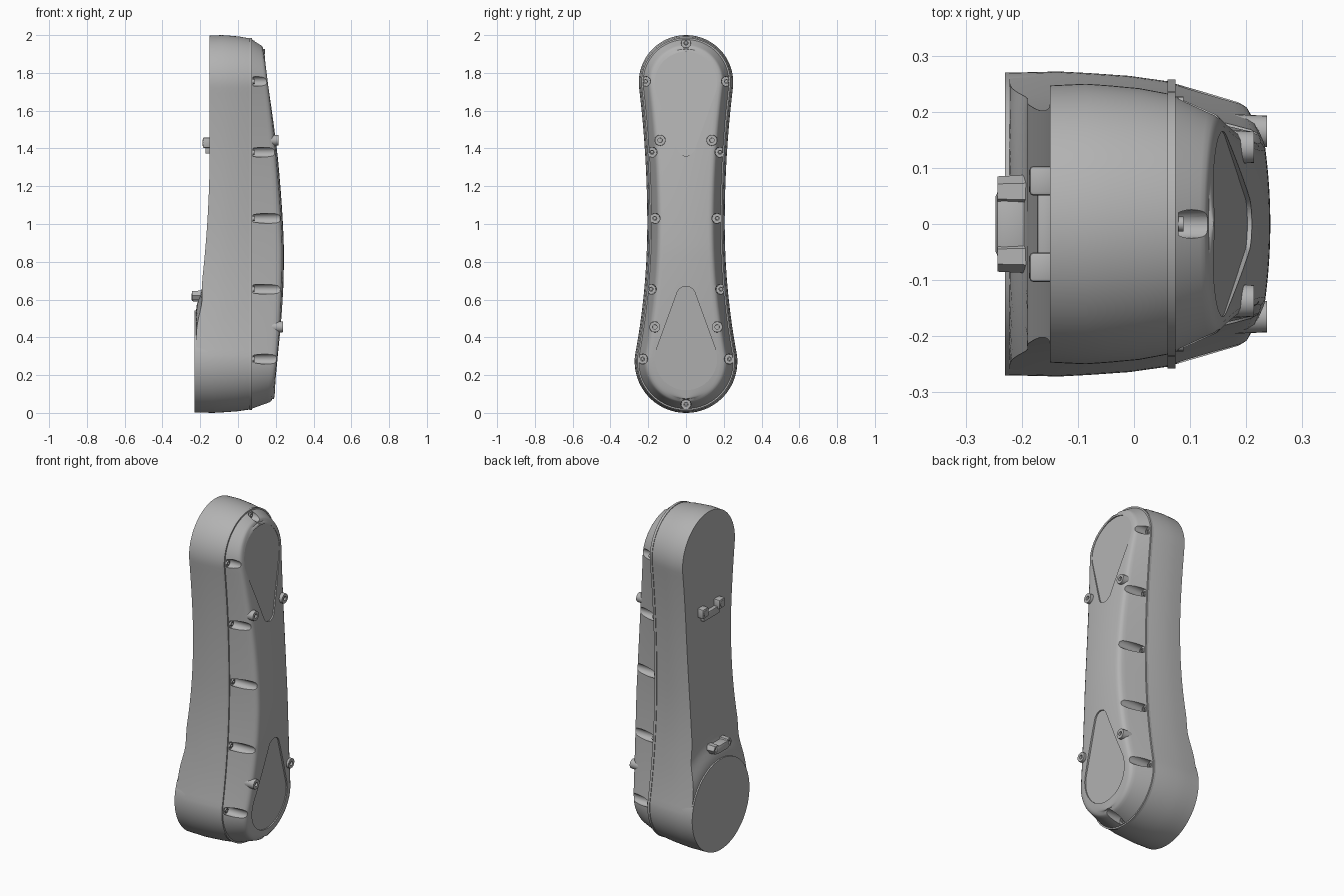
import bpy, bmesh
from math import sin, cos, pi, radians, hypot
from mathutils import Matrix, Vector

if "Cube" in bpy.data.objects:
    bpy.data.objects.remove(bpy.data.objects["Cube"])

GREY = (0.45, 0.45, 0.45, 1)
metal = bpy.data.materials.new("plain grey")
metal.use_nodes = True
metal.diffuse_color = GREY
metal.node_tree.nodes["Principled BSDF"].inputs["Base Color"].default_value = GREY

TOP_Z, TOP_R, LOW_Z, LOW_R = 1.75, 0.25, 0.272, 0.272
WAIST_Z, WAIST = 1.0, 0.205


def add(name, bm):
    """Turn a bmesh into a shaded object."""
    bmesh.ops.recalc_face_normals(bm, faces=bm.faces)
    mesh = bpy.data.meshes.new(name)
    bm.to_mesh(mesh)
    bm.free()
    obj = bpy.data.objects.new(name, mesh)
    bpy.context.collection.objects.link(obj)
    mesh.materials.append(metal)
    shade(obj)
    return obj


def shade(obj):
    bpy.ops.object.select_all(action='DESELECT')
    obj.select_set(True)
    bpy.context.view_layer.objects.active = obj
    bpy.ops.object.shade_smooth_by_angle(angle=radians(32))


def half_outline():
    """Waisted case outline from top to bottom, one side only."""
    pts = []
    dip = radians(7)
    for i in range(25):
        a = pi / 2 - (pi / 2 + dip) * i / 24
        pts.append((TOP_R * cos(a), TOP_Z + TOP_R * sin(a)))
    z0, z1 = TOP_Z - TOP_R * sin(dip), LOW_Z + LOW_R * sin(dip)
    w0, w1 = TOP_R * cos(dip), LOW_R * cos(dip)
    for i in range(1, 48):
        z = z0 + (z1 - z0) * i / 48
        end_z, end_w = (z0, w0) if z > WAIST_Z else (z1, w1)
        t = (z - WAIST_Z) / (end_z - WAIST_Z)
        pts.append((WAIST + (end_w - WAIST) * t * t, z))
    for i in range(25):
        a = dip - (pi / 2 + dip) * i / 24
        pts.append((LOW_R * cos(a), LOW_Z + LOW_R * sin(a)))
    pts[0], pts[-1] = (0, TOP_Z + TOP_R), (0, LOW_Z - LOW_R)
    return pts


OUTLINE = half_outline()


def inset_point(i, d):
    """Outline point moved inward by d."""
    y, z = OUTLINE[i]
    last = len(OUTLINE) - 1
    if i in (0, last):
        return 0, z - d if i == 0 else z + d
    a, b = OUTLINE[i - 1], OUTLINE[i + 1]
    ty, tz = b[0] - a[0], b[1] - a[1]
    length = hypot(ty, tz)
    return y + tz / length * d, z - ty / length * d


def case_solid(name, back, walls, front, cols=20):
    """Closed solid: two caps x(y, z, side fraction) joined by inset wall rings."""
    bm = bmesh.new()
    rows = []
    for i in range(len(OUTLINE)):
        ring = [inset_point(i, d) + (f,) for d, f in walls]
        xa, xb = back(*ring[0][:2], 1), front(*ring[-1][:2], 1)
        wall = [(xa + (xb - xa) * f, y, z) for y, z, f in ring]
        loop = []
        for func, (y, z, _) in ((back, ring[0]), (front, ring[-1])):
            span = [-1 + 2 * j / cols for j in range(1, cols)]
            cap = [(func(y * s, z, s), y * s, z) for s in span]
            loop += cap + wall if func is back else \
                cap[::-1] + [(p, -q, r) for p, q, r in wall[::-1]]
        rows.append([bm.verts.new(p) for p in loop])
    for a, b in zip(rows, rows[1:]):
        for j in range(len(a)):
            bm.faces.new((a[j - 1], a[j], b[j], b[j - 1]))
    bmesh.ops.remove_doubles(bm, verts=bm.verts, dist=1e-5)
    return add(name, bm)


def cylinder(bm, x0, x1, y, z, r0, r1, n=24):
    m = Matrix.Translation(((x0 + x1) / 2, y, z)) @ Matrix.Rotation(pi / 2, 4, 'Y')
    bmesh.ops.create_cone(bm, cap_ends=True, segments=n, radius1=r0, radius2=r1,
                          depth=x1 - x0, matrix=m)


def peg(name, x0, x1, y, z, r0, r1, n=24, hole=0, outward=1):
    """Post along x, with an optional blind hole in its outer end."""
    bm = bmesh.new()
    cylinder(bm, x0, x1, y, z, r0, r1, n)
    if hole:
        end = max(bm.faces, key=lambda f: outward * f.calc_center_median().x)
        bmesh.ops.inset_region(bm, faces=[end], thickness=hole)
        bmesh.ops.inset_region(bm, faces=[end], thickness=0.0005)
        bmesh.ops.translate(bm, verts=end.verts, vec=(-0.012 * outward, 0, 0))
    return add(name, bm)


def block(name, centre, size, bevel=0.006):
    bm = bmesh.new()
    bmesh.ops.create_cube(bm, size=1, matrix=Matrix.Translation(centre)
                          @ Matrix.Diagonal(Vector(size)).to_4x4())
    bmesh.ops.bevel(bm, geom=bm.edges, offset=bevel, segments=2,
                    profile=0.5, affect='EDGES')
    return add(name, bm)


# Rear housing with a back that swells into the round lower drum
def back_x(y, z, s):
    t = min(max((1.4 - z) / 0.7, 0), 1)
    base = -0.15 - 0.04 * t * t
    k = 1 - (hypot(y, z - LOW_Z) - LOW_R) / 0.13
    k = min(max(k, 0), 1)
    k = k * k * (3 - 2 * k)
    return base + (-0.222 - base) * k


def flat(x):
    return lambda y, z, s: x


case_solid("rear_housing", back_x,
           [(0.003, 0), (0, 0.3), (0.003, 0.5), (0.008, 0.75), (0.018, 1)], flat(0.063))
peg("lower_drum", -0.23, -0.14, 0, LOW_Z, 0.27, 0.271, 96)
case_solid("joint_flange", flat(0.06), [(0.014, 0), (0.014, 1)], flat(0.074))


# Domed outer cover
def crown(z):
    d = z - 0.85
    return 0.243 - (0.0905 * d ** 1.5 if d > 0 else 0.0867 * d * d)


def cover_x(y, z, s):
    return crown(z) - 0.009 * s * s


cover = case_solid("outer_cover", flat(0.07),
                   [(0.021, 0), (0.036, 0.4), (0.05, 0.75), (0.055, 0.87),
                    (0.062, 0.95), (0.074, 1)], cover_x)

# Cutters: teardrop panels and screw pockets
SCREWS = [(0, 1.958), (0, 0.045)]
for y, z in ((0.214, 1.755), (0.18, 1.38), (0.165, 1.03), (0.185, 0.655), (0.23, 0.285)):
    SCREWS += [(y, z), (-y, z)]

cut = bmesh.new()
for big_z, tip_z in ((1.747, 1.41), (0.285, 0.62)):
    sign = 1 if big_z > tip_z else -1
    za, zb = big_z + sign * 0.165, tip_z - sign * 0.05
    verts = []
    for centre, r in ((big_z, 0.165), (tip_z, 0.05)):
        for i in range(48):
            a = 2 * pi * i / 48
            y, z = r * cos(a), centre + r * sin(a)
            floor = crown(za) + (crown(zb) - crown(za)) * (z - za) / (zb - za) - 0.008
            verts += [cut.verts.new((floor, y, z)), cut.verts.new((0.4, y, z))]
    hull = bmesh.ops.convex_hull(cut, input=verts)
    spare = {v for v in hull["geom_interior"] if isinstance(v, bmesh.types.BMVert)}
    bmesh.ops.delete(cut, geom=list(spare), context='VERTS')
for y, z in SCREWS:
    cylinder(cut, 0.079, 0.4, y, z, 0.025, 0.032, 24)
cutter = add("cover_cutter", cut)
cutter.hide_render = True

mod = cover.modifiers.new("recesses", 'BOOLEAN')
mod.operation, mod.solver, mod.object = 'DIFFERENCE', 'EXACT', cutter
bpy.ops.object.select_all(action='DESELECT')
cover.select_set(True)
bpy.context.view_layer.objects.active = cover
bpy.ops.object.modifier_apply(modifier=mod.name)
bpy.data.objects.remove(cutter)
shade(cover)

# Cover screws
for n, (y, z) in enumerate(SCREWS):
    peg(f"cover_screw_{n + 1}", 0.07, 0.088, y, z, 0.013, 0.013, 16, hole=0.006)

# Mounting posts and rear fixings, mirrored left and right
for side, s in (("left", 1), ("right", -1)):
    peg(f"upper_post_{side}", 0.1, 0.214, s * 0.137, 1.443, 0.034, 0.028, hole=0.016)
    peg(f"lower_post_{side}", 0.1, 0.237, s * 0.165, 0.455, 0.034, 0.028, hole=0.016)
    block(f"upper_clamp_{side}", (-0.165, s * 0.077, 1.43), (0.042, 0.052, 0.055))
    peg(f"upper_bolt_{side}", -0.187, -0.16, s * 0.077, 1.43, 0.02, 0.02, 6)
    peg(f"lower_bolt_{side}", -0.243, -0.18, s * 0.058, 0.622, 0.027, 0.03, 6,
        hole=0.012, outward=-1)
block("upper_clamp_bar", (-0.158, 0, 1.395), (0.03, 0.15, 0.045))
block("lower_clamp_bar", (-0.217, 0, 0.615), (0.06, 0.12, 0.05), 0.012)
